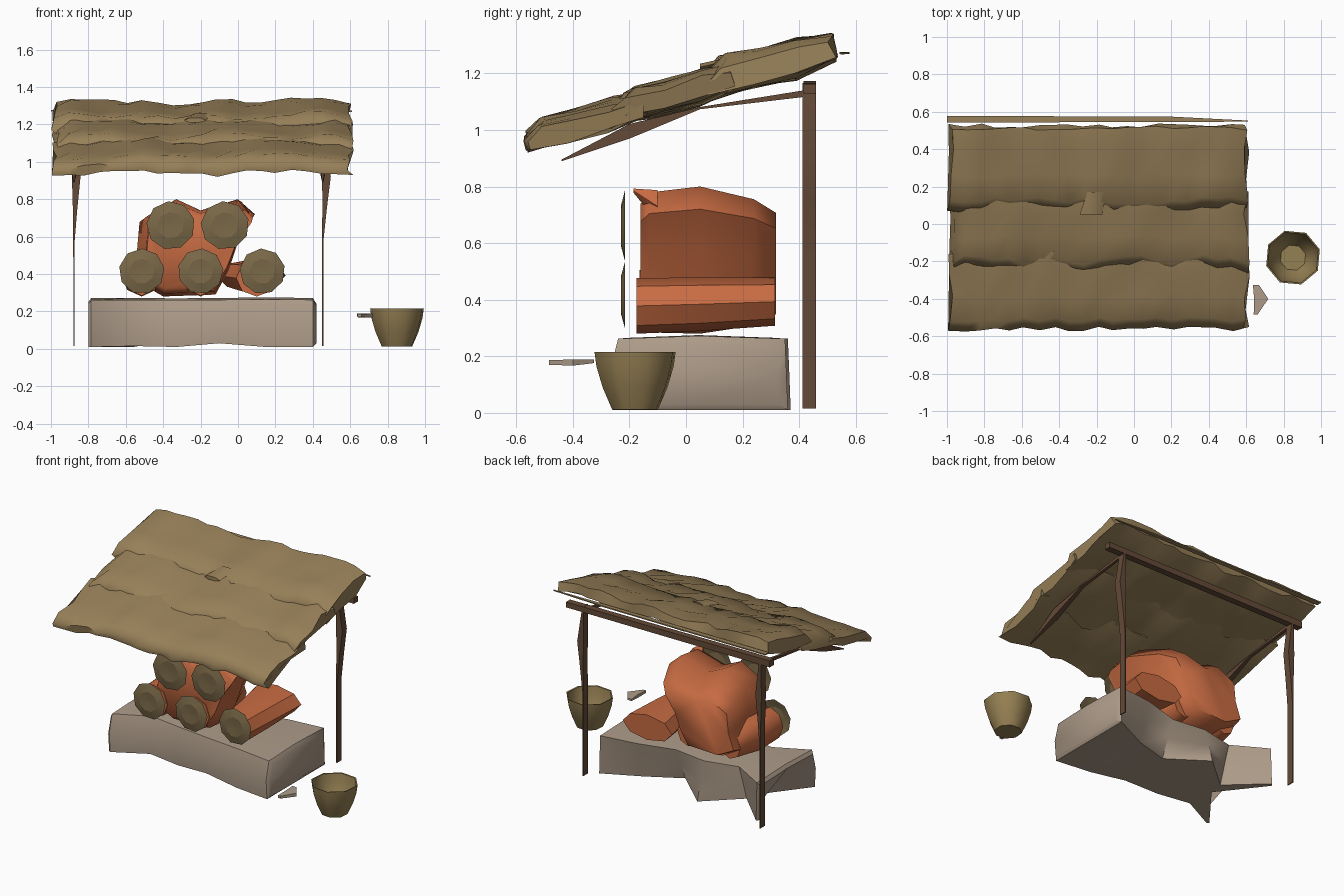
import bpy, bmesh, math, random
from math import sin, cos, exp, tau

random.seed(4)
cube = bpy.data.objects.get("Cube")
if cube:
    bpy.data.objects.remove(cube, do_unlink=True)


def material(name, r, g, b):
    m = bpy.data.materials.new(name)
    m.use_nodes = True
    col = [(c / 255) ** 2.2 for c in (r, g, b)] + [1]
    m.diffuse_color = col
    m.node_tree.nodes["Principled BSDF"].inputs["Base Color"].default_value = col
    return m


thatch = material("thatch", 150, 127, 89)
clay = material("terracotta", 198, 107, 68)
stone = material("pale stone", 172, 154, 136)
wood = material("dark wood", 100, 75, 58)
straw = material("olive clay", 148, 127, 84)
lid_clay = material("dark olive clay", 122, 105, 74)


def loft(name, rings, mat, cap_start=True, cap_end=True, angle=50):
    """Skin matching closed rings of points and cap the ends."""
    bm = bmesh.new()
    vs = [[bm.verts.new(p) for p in ring] for ring in rings]
    for a, b in zip(vs, vs[1:]):
        for i in range(len(a)):
            j = (i + 1) % len(a)
            bm.faces.new((a[i], a[j], b[j], b[i]))
    if cap_start:
        bm.faces.new(vs[0])
    if cap_end:
        bm.faces.new(vs[-1])
    bmesh.ops.recalc_face_normals(bm, faces=bm.faces)
    mesh = bpy.data.meshes.new(name)
    bm.to_mesh(mesh)
    bm.free()
    mesh.materials.append(mat)
    ob = bpy.data.objects.new(name, mesh)
    bpy.context.collection.objects.link(ob)
    bpy.ops.object.select_all(action="DESELECT")
    bpy.context.view_layer.objects.active = ob
    ob.select_set(True)
    bpy.ops.object.shade_smooth_by_angle(angle=math.radians(angle))


def ring_y(cx, y, cz, rx, rz=None, n=8, turn=0.0):
    rz = rz or rx
    return [(cx + rx * cos(tau * i / n + turn), y, cz + rz * sin(tau * i / n + turn))
            for i in range(n)]


def ring_z(cx, cy, z, r, n=8):
    return [(cx + r * cos(tau * i / n + .3), cy + r * sin(tau * i / n + .3), z)
            for i in range(n)]


def rect(axis, at, a, b, ha, hb):
    """Rectangle across an axis, centred on the other two coordinates."""
    pts = []
    for s, t in ((-1, -1), (1, -1), (1, 1), (-1, 1)):
        p = [a + s * ha, b + t * hb]
        p.insert(axis, at)
        pts.append(p)
    return pts


def jit(a):
    return random.uniform(-a, a)


# Thatched roof: three overlapping ragged layers on a slope
def under(y):
    return .925 + .29 * (y + .57)


def thatch_layer(name, y0, y1, lip, tail, ragged, phase, cols=21):
    rings = []
    for c in range(cols):
        x = -.98 + 1.58 * c / (cols - 1)
        end = c in (0, cols - 1)
        wave = jit(ragged)
        sway = .01 * sin(9 * x + phase)
        dip = .07 * exp(-((x + .3) / .13) ** 2) * max(0, y1 - .1)
        thin = .75 if end else 1
        ring = []
        for t, h in ((0, .1), (-.02, .6), (.1, 1), (.4, .93), (.7, 1), (.97, .9), (1, .2),
                     (.7, -.05), (.35, .02)):
            y = y0 + (y1 - y0) * t + (wave if t < .2 else jit(.012))
            thick = (lip + (tail - lip) * t) * thin
            ring.append((x + (jit(.02) if end else jit(.01)), y,
                         under(y) + thick * h + sway - dip + jit(.011)))
        rings.append(ring)
    loft(name, rings, thatch, angle=60)


thatch_layer("roof_front_layer", -.555, -.14, .09, .082, .014, 0)
thatch_layer("roof_middle_layer", -.23, .17, .104, .098, .034, 2)
thatch_layer("roof_back_layer", .08, .525, .125, .1, .02, 4)

# Loose tuft and thin rear strip of the roof
loft("roof_tuft", [ring_y(-.23, .05, 1.222, .06, .014, 6),
                   ring_y(-.2, .17, 1.25, .05, .012, 6)], thatch)
loft("rear_strip", [rect(0, -1, .56, 1.272, .018, .004),
                    rect(0, .2, .56, 1.272, .014, .004),
                    rect(0, .61, .55, 1.27, .003, .003)], thatch)

# Beam, posts and slanting braces
loft("back_beam", [rect(0, -.95, .437, 1.15, .022, .022),
                   rect(0, .58, .437, 1.145, .022, .018)], wood, angle=30)
for side, x, bulge in (("right", -.877, .012), ("left", .453, .02)):
    loft(side + "_post", [rect(2, z, x + dx, .435, w, .024)
                          for z, dx, w in ((.015, 0, .003), (.58, 0, .004), (.75, bulge / 2, .012),
                                           (.92, bulge, .023), (1.165, 0, .005))], wood, angle=30)
    loft(side + "_brace", [rect(1, y, x, z, w, h)
                           for y, z, w, h in ((.43, 1.13, .008, .012), (.05, 1.077, .012, .004),
                                              (-.2, .995, .02, .026), (-.44, .892, .003, .003))],
         wood, angle=30)

# Stone slab: uneven lump lofted along its length, hollowed under the right end
slab = []
for x, belly, front, back_low, back_top, low, top in (
        (-.80, -.57, -.24, .35, .34, .01, .25), (-.785, -.56, -.25, .37, .36, .01, .272),
        (-.56, -.53, -.14, .15, .23, .015, .272), (-.33, -.33, -.17, .35, .28, .01, .27),
        (-.1, -.1, -.20, .15, .25, .03, .272), (.15, .15, -.23, .24, .32, .01, .275),
        (.40, .40, -.26, .36, .35, .01, .272), (.42, .41, -.24, .33, .32, .03, .24)):
    slab.append([(x, front, low), (x, front - .01, (low + top) / 2), (x, front + .02, top - .01),
                 (x, (front + back_top) / 2, top), (x, back_top, top - .01),
                 (x, (back_low + back_top) / 2, (low + top) / 2), (x, back_low, low),
                 (belly, (front + back_low) / 2, low)])
loft("stone_slab", slab, stone, angle=45)

# Shallow lids in front of the stacked jars
lids = {"top_right": (-.36, .66, .13), "top_left": (-.07, .66, .13),
        "low_right": (-.515, .415, .122), "low_middle": (-.2, .415, .122),
        "low_left": (.13, .415, .122)}
for name, (x, z, r) in lids.items():
    turn = jit(.3)
    loft(name + "_lid", [ring_y(x, y, z, r * s, n=9, turn=turn)
                         for y, s in ((-.215, 1), (-.23, .55), (-.225, .08))],
         lid_clay, cap_start=False, angle=15)

# Lower jar bodies: two narrow ones and one flaring toward the back
for name, x in (("low_right", -.515), ("low_middle", -.2)):
    loft(name + "_jar", [ring_y(x, -.165, .395, .1, .11), ring_y(x, .05, .4, .11, .12),
                         ring_y(x + .01, .25, .4, .08, .09)], clay, angle=55)
loft("low_left_jar", [ring_y(.1, -.175, .378, .11, .098), ring_y(.09, .05, .384, .14, .095),
                      ring_y(.07, .315, .393, .185, .085)], clay, angle=40)

# Swollen mass of the upper jar bodies, two shoulders over a broad base
outline = ((-.5, .53), (-.485, .71), (-.33, .8), (-.2, .74), (0, .8), (.09, .72), (.0, .57),
           (-.05, .42), (-.12, .29), (-.4, .28), (-.55, .37))
loft("jar_mass", [[(-.25 + dx + (x + .25) * sx, y, .5 + (z - .5) * sz) for x, z in outline]
                  for y, dx, sx, sz in ((-.16, 0, .95, .8), (-.13, 0, .97, .93), (.05, 0, 1, 1),
                                        (.24, -.06, .92, .85), (.318, -.09, .8, .69))],
     clay, angle=60)
# Pointed rim at the upper front
loft("jar_rim_point", [ring_y(0, -.185, .785, .008, n=5), ring_y(0, -.1, .73, .06, n=5)], clay)

# Open bowl with a thin inner wall
loft("bowl", [ring_z(.85, -.18, z, r) for z, r in
              ((.012, .085), (.09, .12), (.165, .143), (.215, .15),
               (.213, .142), (.16, .134), (.09, .11), (.025, .07))], straw, angle=60)

# Small shard beside the bowl
loft("shard", [rect(1, -.485, .65, .178, .01, .008), rect(1, -.40, .68, .178, .038, .011),
               rect(1, -.325, .652, .182, .016, .006)], stone, angle=30)
